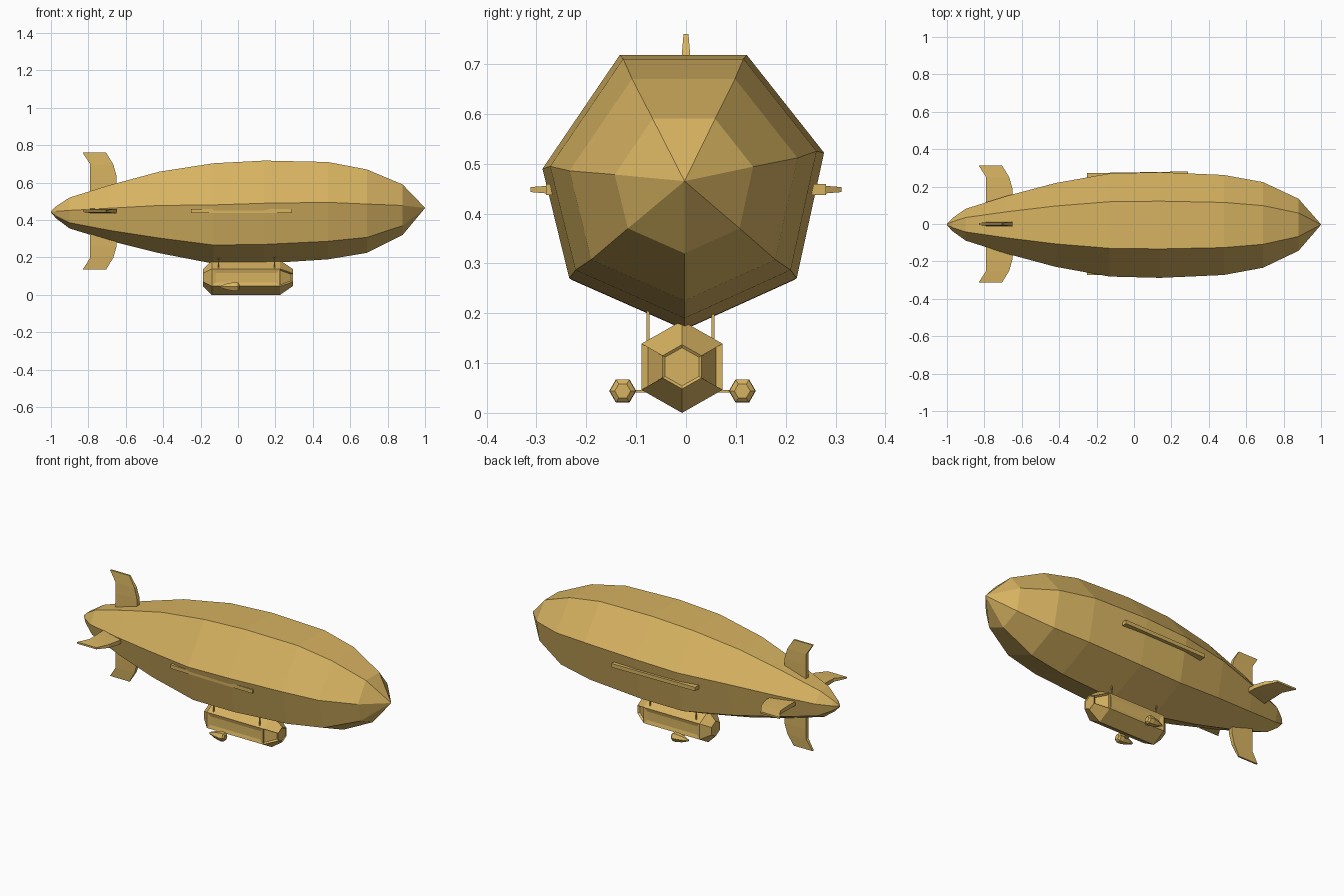
import bpy, bmesh, math
from mathutils import Vector

if "Cube" in bpy.data.objects:
    bpy.data.objects.remove(bpy.data.objects["Cube"])

tan = bpy.data.materials.new("tan")
tan.diffuse_color = (0.68, 0.45, 0.12, 1)
tan.use_nodes = True
tan.node_tree.nodes["Principled BSDF"].inputs["Base Color"].default_value = tan.diffuse_color


def finish(bm, name):
    bmesh.ops.recalc_face_normals(bm, faces=bm.faces[:])
    me = bpy.data.meshes.new(name)
    bm.to_mesh(me)
    bm.free()
    me.materials.append(tan)
    ob = bpy.data.objects.new(name, me)
    bpy.context.collection.objects.link(ob)
    return ob


def loft(rings):
    """Skin a list of equal-length point rings and cap both ends."""
    bm = bmesh.new()
    vs = [[bm.verts.new(p) for p in ring] for ring in rings]
    n = len(rings[0])
    for a, b in zip(vs, vs[1:]):
        for i in range(n):
            j = (i + 1) % n
            bm.faces.new((a[i], a[j], b[j], b[i]))
    bm.faces.new(vs[0])
    bm.faces.new(vs[-1])
    bmesh.ops.recalc_face_normals(bm, faces=bm.faces[:])
    return bm


def box(name, lo, hi):
    rings = [[(x, lo[1], lo[2]), (x, hi[1], lo[2]), (x, hi[1], hi[2]), (x, lo[1], hi[2])]
             for x in (lo[0], hi[0])]
    return finish(loft(rings), name)


# Envelope: seven-sided section swept along x with (x, centre z, radius)
section = [(-.45, .903), (.433, .903), (.969, .225), (.779, -.647),
           (-.0, -1), (-.8, -.647), (-.986, .114)]
stations = [(-1, .444, .004), (-.97, .443, .036), (-.9, .442, .087), (-.68, .446, .158),
            (-.42, .452, .229), (-.13, .449, .282), (.14, .457, .289), (.48, .4635, .2735),
            (.69, .459, .234), (.88, .462, .142), (1, .465, .001)]
finish(loft([[(x, y * r - .003, c + z * r) for y, z in section] for x, c, r in stations]),
       "envelope")

# Tail fins: (distance from axis, rear x, front x, half thickness)
fin = [(.08, -.79, -.65, .013), (.19, -.79, -.65, .012),
       (.25, -.79, -.667, .010), (.312, -.83, -.705, .005)]
for k, side in enumerate(("left", "top", "right", "bottom")):
    a = k * math.pi / 2
    out = Vector((0, -math.cos(a), math.sin(a)))
    across = Vector((0, math.sin(a), math.cos(a)))
    axis = Vector((0, 0, .448))
    rings = []
    for d, x0, x1, t in fin:
        rings.append([axis + out * d + across * s * t + Vector((x, 0, 0))
                      for x, s in ((x0, -1), (x1, -1), (x1, 1), (x0, 1))])
    finish(loft(rings), side + "_fin")

# Side rails on the envelope
for s, side in ((-1, "left"), (1, "right")):
    rings = [[(x, s * yi, .437), (x, s * yo, .437), (x, s * yo, .459), (x, s * yi, .459)]
             for x, yi, yo in ((-.25, .23, .272), (.29, .25, .281))]
    finish(loft(rings), side + "_rail")

# Gondola: hexagonal body with tapered ends and recessed windows
hexagon = [(math.sin(i * math.pi / 3), math.cos(i * math.pi / 3)) for i in range(6)]
rings = [[(x, -.008 + y * .094 * s, .0925 + z * .0925 * s) for y, z in hexagon]
         for x, s in ((-.188, .48), (-.14, 1), (.225, 1), (.295, .48))]
bm = loft(rings)
for f in bm.faces[:]:
    c, n = f.calc_center_median(), f.normal
    if abs(c.x - .04) < .05 and abs(n.y) > .9:
        bmesh.ops.inset_region(bm, faces=[f], thickness=.03, depth=-.006)
    elif c.x > .24 and (abs(n.z) < .2 or abs(n.x) > .9):
        end = n.x > .9
        bmesh.ops.inset_region(bm, faces=[f], thickness=.006 if end else .008,
                               depth=-.004 if end else -.012)
finish(bm, "gondola")

# Suspension struts
for i, x in enumerate((-.105, .195)):
    for s, side in ((-1, "left"), (1, "right")):
        y = -.011 + s * .065
        box(f"{side}_strut_{i + 1}", (x - .003, y - .003, .11), (x + .003, y + .003, .25))

# Engine pods: six-sided teardrops on short arms
for s, side in ((-1, "left"), (1, "right")):
    yc = -.007 + s * .12
    pod = [(-.095, .005), (-.06, .019), (-.02, .027), (.0, .026), (.008, .016)]
    finish(loft([[(x, yc + z * r, .044 + y * r) for y, z in hexagon] for x, r in pod]),
           side + "_engine_pod")
    y0, y1 = sorted((-.008 + s * .06, yc))
    box(side + "_engine_arm", (-.04, y0, .041), (-.02, y1, .046))
